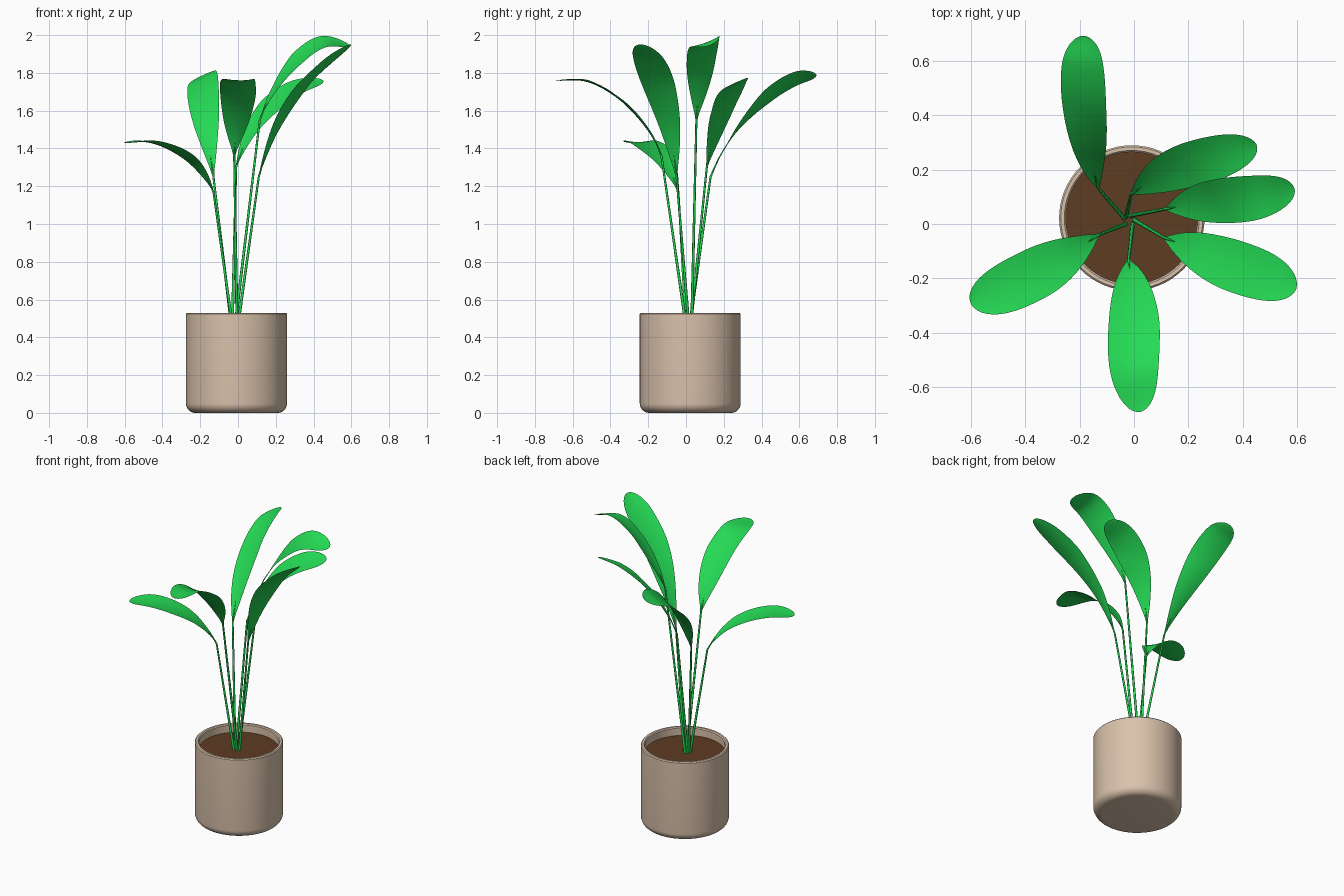
import bpy, math
from mathutils import Vector

cube = bpy.data.objects.get("Cube")
if cube:
    bpy.data.objects.remove(cube)


def material(name, rgb):
    m = bpy.data.materials.new(name)
    m.use_nodes = True
    m.diffuse_color = (*rgb, 1)
    m.node_tree.nodes["Principled BSDF"].inputs["Base Color"].default_value = (*rgb, 1)
    return m


GREEN = material("leaf green", (0.018, 0.70, 0.09))
CLAY = material("beige ceramic", (0.70, 0.54, 0.41))
SOIL = material("brown soil", (0.11, 0.045, 0.016))
POT_X, POT_Y = -0.008, 0.022


def mesh_object(name, verts, faces, mat, angle=40):
    mesh = bpy.data.meshes.new(name)
    mesh.from_pydata(verts, [], faces)
    mesh.materials.append(mat)
    mesh.update()
    obj = bpy.data.objects.new(name, mesh)
    bpy.context.collection.objects.link(obj)
    bpy.ops.object.select_all(action='DESELECT')
    obj.select_set(True)
    bpy.context.view_layer.objects.active = obj
    bpy.ops.object.shade_smooth_by_angle(angle=math.radians(angle))
    return obj


def lathe(name, profile, mat, sides=64):
    """Revolve (radius, height) pairs, capping both ends of the profile."""
    verts, faces = [], []
    for r, z in profile:
        for i in range(sides):
            a = math.tau * i / sides
            verts.append((POT_X + r * math.cos(a), POT_Y + r * math.sin(a), z))
    for k in range(len(profile) - 1):
        for i in range(sides):
            j = (i + 1) % sides
            a, b = k * sides, (k + 1) * sides
            faces.append((a + i, a + j, b + j, b + i))
    last = (len(profile) - 1) * sides
    faces.append(tuple(reversed(range(sides))))
    faces.append(tuple(range(last, last + sides)))
    return mesh_object(name, verts, faces, mat)


# Pot: rounded foot, straight wall, softened rim, hollow inside
R, H, FOOT, SOIL_Z = 0.267, 0.53, 0.05, 0.475
foot = []
for i in range(9):
    a = math.pi / 2 * i / 8
    foot.append((R - FOOT + FOOT * math.sin(a), FOOT - FOOT * math.cos(a)))
rim = [(R, H - 0.006), (R - 0.006, H), (R - 0.019, H), (R - 0.025, H - 0.006)]
lathe("pot", foot + rim + [(R - 0.025, SOIL_Z - 0.03)], CLAY)

# Soil disc
lathe("soil", [(R - 0.024, SOIL_Z - 0.02), (R - 0.024, SOIL_Z)], SOIL)


def spline(points, u):
    """Catmull-Rom point at u in 0..1; the first point only steers the start."""
    pts = points + [points[-1] * 2 - points[-2]]
    n = len(pts) - 3
    k = min(int(u * n), n - 1)
    t = u * n - k
    a, b, c, d = pts[k:k + 4]
    return 0.5 * (2 * b + (c - a) * t + (2 * a - 5 * b + 4 * c - d) * t ** 2
                  + (3 * b - a - 3 * c + d) * t ** 3)


def half_width(u):
    rise = math.sin(math.pi / 2 * min(1, u / 0.6))
    fall = math.sqrt(max(0, 1 - max(0, (u - 0.6) / 0.4) ** 2.5))
    return max(0.05, rise * fall)


def leaf(name, root, path, width, tilt=0):
    """One blade swept along its midrib, plus a straight tapered stem."""
    root = Vector((*root, SOIL_Z - 0.01))
    path = [Vector(p) for p in path]
    guide = [path[0] + (root - path[0]).normalized() * 0.15] + path
    rows, across = 28, 6
    tilt = math.radians(tilt)
    verts, faces = [], []
    for i in range(rows + 1):
        u = math.sin(math.pi / 2 * i / rows)       # denser rows at the tip
        p = spline(guide, u)
        t = (spline(guide, min(1, u + 0.01)) - spline(guide, max(0, u - 0.01))).normalized()
        side = t.cross(Vector((0, 0, 1))).normalized()
        up = side.cross(t)
        lean = tilt * min(1, u * 2)
        side, up = (side * math.cos(lean) + up * math.sin(lean),
                    up * math.cos(lean) - side * math.sin(lean))
        w = width / 2 * half_width(u)
        for j in range(across + 1):
            s = 2 * j / across - 1
            verts.append(p + side * s * w + up * w * 0.1 * (s * s - 0.4))
    for i in range(rows):
        for j in range(across):
            a = i * (across + 1) + j
            b = a + across + 1
            faces.append((a, a + 1, b + 1, b))
    mesh_object(name + "_leaf", verts, faces, GREEN, 180)

    # Stem
    curve = bpy.data.curves.new(name + "_stem", 'CURVE')
    curve.dimensions = '3D'
    curve.bevel_depth = 0.008
    curve.bevel_resolution = 2
    curve.use_fill_caps = True
    curve.materials.append(GREEN)
    line = curve.splines.new('POLY')
    stem = [root, path[0], spline(guide, 0.06), spline(guide, 0.13)]
    line.points.add(len(stem) - 1)
    for point, co, r in zip(line.points, stem, (1, 0.7, 0.5, 0.1)):
        point.co = (*co, 1)
        point.radius = r
    line.use_smooth = True
    bpy.context.collection.objects.link(bpy.data.objects.new(name + "_stem", curve))


# Six arching leaves fanning out from the middle of the pot
leaf("back", (-0.035, 0.02),
     [(-0.13, 0.13, 1.25), (-0.16, 0.25, 1.47), (-0.18, 0.42, 1.66),
      (-0.185, 0.57, 1.76), (-0.18, 0.69, 1.79)], 0.18, 25)
leaf("right", (-0.03, 0.0),
     [(-0.13, -0.04, 1.17), (-0.22, -0.1, 1.31), (-0.33, -0.165, 1.39),
      (-0.47, -0.235, 1.435), (-0.6, -0.29, 1.43)], 0.19)
leaf("front", (-0.005, 0.0),
     [(-0.02, -0.13, 1.36), (-0.01, -0.21, 1.51), (0.0, -0.35, 1.66),
      (0.0, -0.52, 1.755), (0.02, -0.69, 1.76)], 0.19)
leaf("front_left", (0.0, 0.015),
     [(0.11, -0.05, 1.25), (0.2, -0.085, 1.5), (0.33, -0.14, 1.71),
      (0.47, -0.19, 1.85), (0.595, -0.24, 1.95)], 0.19)
leaf("left", (-0.015, 0.03),
     [(0.115, 0.055, 1.55), (0.2, 0.07, 1.72), (0.32, 0.085, 1.875),
      (0.45, 0.1, 1.96), (0.59, 0.125, 1.945)], 0.18, -20)
leaf("back_left", (-0.03, 0.025),
     [(-0.01, 0.11, 1.3), (0.07, 0.16, 1.49), (0.18, 0.21, 1.63),
      (0.31, 0.25, 1.72), (0.45, 0.29, 1.76)], 0.18, -22)
